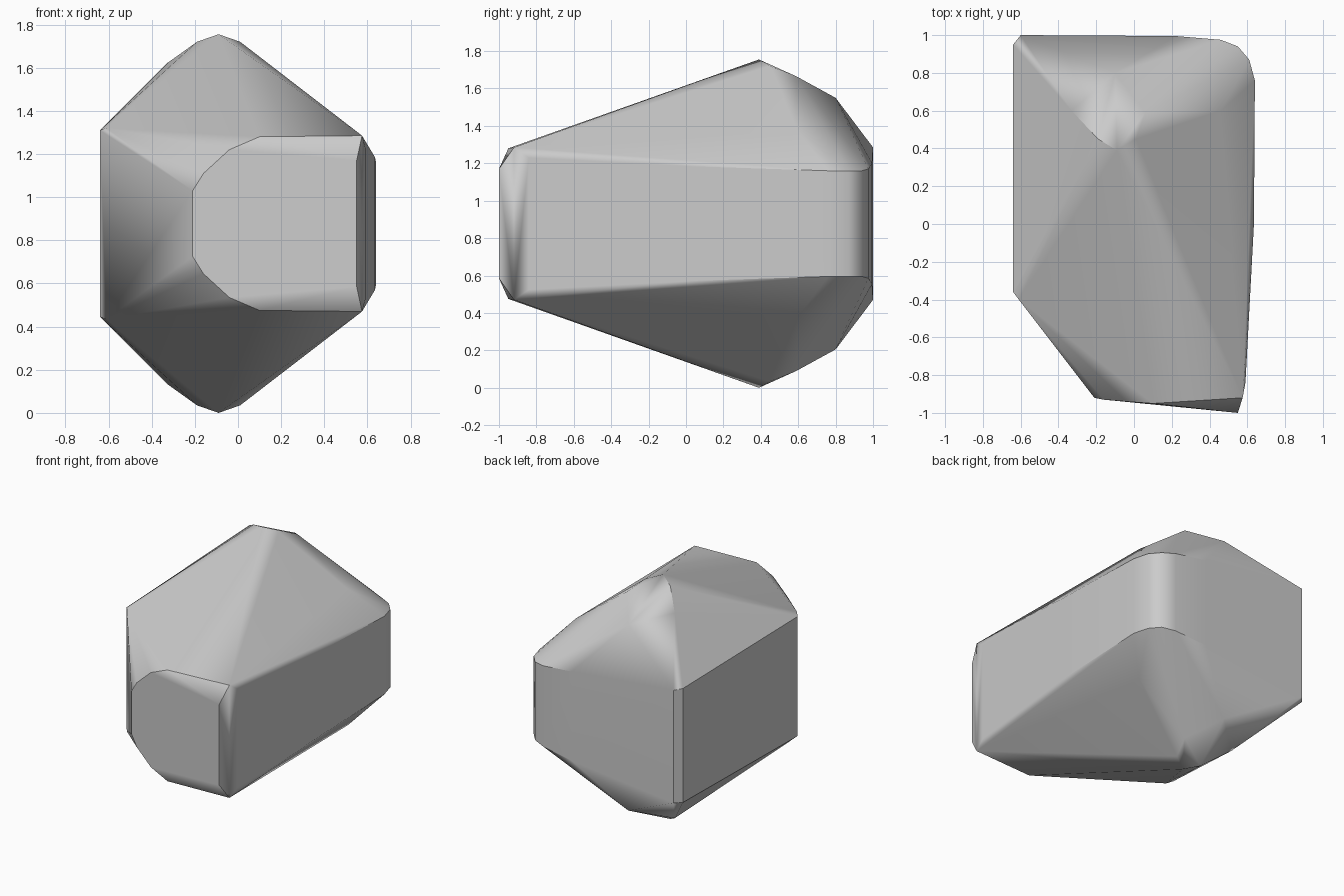
import bpy, bmesh

if "Cube" in bpy.data.objects:
    bpy.data.objects.remove(bpy.data.objects["Cube"])

MID = 0.8775  # height of the horizontal symmetry plane

# Corners of the upper half; the lower half is their mirror image
upper = [
    # rounded front facet
    (-0.21, -0.92, 1.03), (-0.16, -0.93, 1.11), (-0.04, -0.94, 1.22),
    (0.10, -0.95, 1.28), (0.55, -1.0, 1.17),
    # right side
    (0.575, -0.92, 1.285), (0.59, -0.84, 1.23), (0.635, 0.0, 1.185), (0.64, 0.76, 1.16),
    # rounded back right corner and back face
    (0.61, 0.87, 1.16), (0.55, 0.94, 1.16), (0.46, 0.975, 1.17), (0.22, 0.995, 1.20),
    (-0.60, 1.0, 1.285),
    # left side
    (-0.64, 0.95, 1.29), (-0.64, -0.36, 1.31), (-0.61, -0.40, 1.32),
    # crown and its bevelled ridges
    (-0.09, 0.39, 1.755), (0.01, 0.45, 1.72), (-0.19, 0.45, 1.72),
    (-0.33, 0.60, 1.62), (0.06, 0.59, 1.665), (-0.10, 0.80, 1.55), (0.46, 0.60, 1.37),
]

# Stone body: convex hull of both halves
bm = bmesh.new()
for x, y, z in upper:
    bm.verts.new((x, y, z))
    bm.verts.new((x, y, 2 * MID - z))
res = bmesh.ops.convex_hull(bm, input=bm.verts)
loose = [v for v in bm.verts if not v.link_faces]
bmesh.ops.delete(bm, geom=loose, context='VERTS')
bmesh.ops.dissolve_limit(bm, angle_limit=0.02, verts=bm.verts, edges=bm.edges)
bmesh.ops.recalc_face_normals(bm, faces=bm.faces)
mesh = bpy.data.meshes.new("boulder")
bm.to_mesh(mesh)
bm.free()
rock = bpy.data.objects.new("boulder", mesh)
bpy.context.collection.objects.link(rock)

# Soft shading led by the large facets
bpy.context.view_layer.objects.active = rock
rock.select_set(True)
bpy.ops.object.shade_smooth_by_angle(angle=0.6)
wn = rock.modifiers.new("weighted_normals", 'WEIGHTED_NORMAL')
wn.keep_sharp = True
wn.weight = 80
